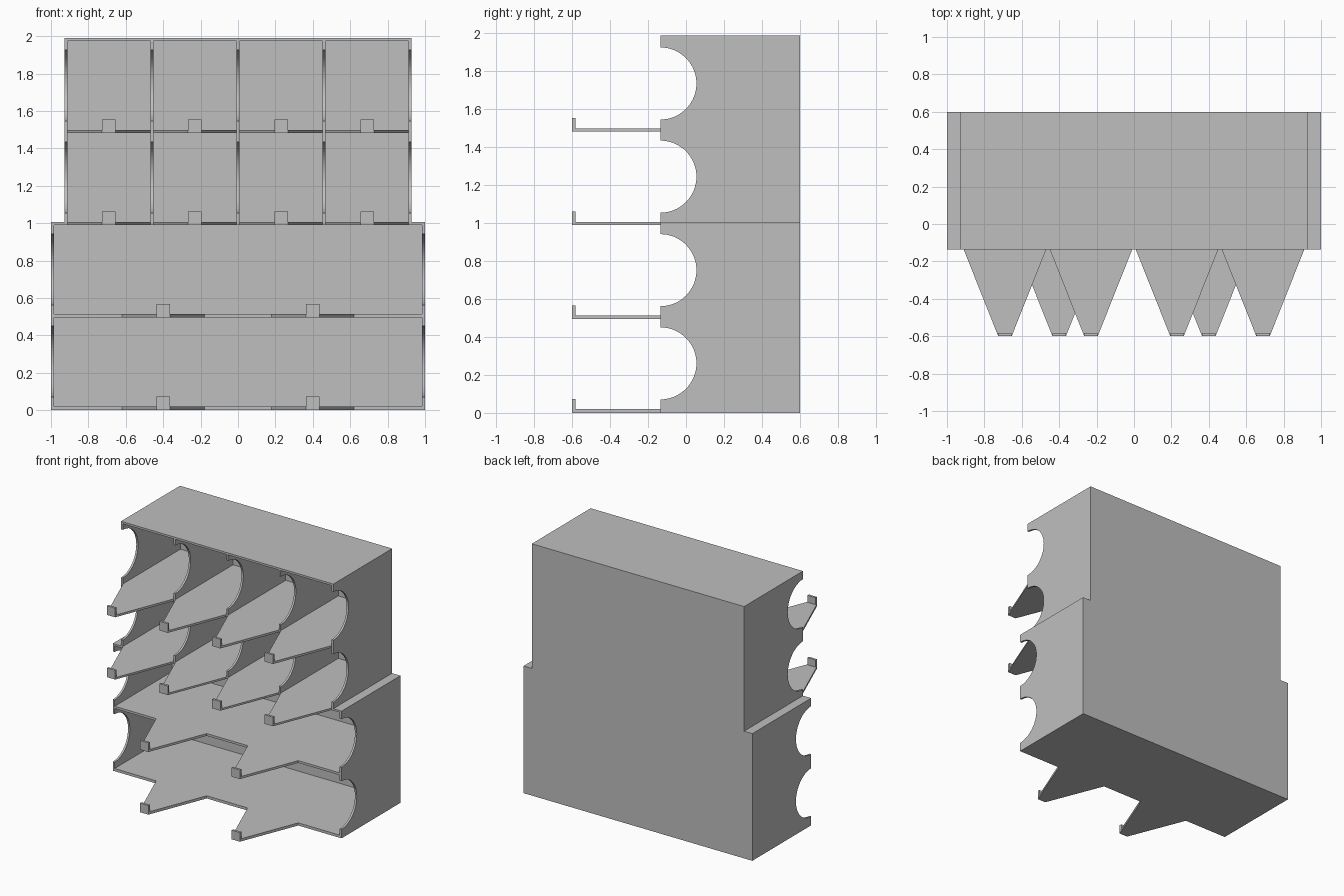
import bpy
import bmesh
import math
from mathutils import Vector

if "Cube" in bpy.data.objects:
    bpy.data.objects.remove(bpy.data.objects["Cube"])

grey = bpy.data.materials.new("plain grey")
grey.use_nodes = True
colour = (0.52, 0.52, 0.52, 1)
grey.diffuse_color = colour
grey.node_tree.nodes["Principled BSDF"].inputs["Base Color"].default_value = colour

FRONT, BACK, TIP = -0.135, 0.6, -0.6
WALL = 0.016          # panel thickness
SCOOP = 0.19          # radius of the round hand openings
LOW_W, TOP_W = 1.0, 0.928
MID, TOP = 1.005, 1.99
BASE_HALF, TIP_HALF = 0.221, 0.036


def extrude(name, points, offset):
    """Solid made from a flat outline pushed along offset."""
    bm = bmesh.new()
    face = bm.faces.new([bm.verts.new(p) for p in points])
    result = bmesh.ops.extrude_face_region(bm, geom=[face])
    moved = [v for v in result["geom"] if isinstance(v, bmesh.types.BMVert)]
    bmesh.ops.translate(bm, verts=moved, vec=Vector(offset))
    bmesh.ops.recalc_face_normals(bm, faces=bm.faces)
    mesh = bpy.data.meshes.new(name)
    bm.to_mesh(mesh)
    bm.free()
    mesh.materials.append(grey)
    obj = bpy.data.objects.new(name, mesh)
    bpy.context.collection.objects.link(obj)
    return obj


def box(name, x0, x1, y0, y1, z0, z1):
    outline = [(x0, y0, z0), (x1, y0, z0), (x1, y1, z0), (x0, y1, z0)]
    return extrude(name, outline, (0, 0, z1 - z0))


def upright(name, x, z0, z1, scoops):
    """Vertical panel whose front edge has half-round openings."""
    pts = [(x, BACK, z1), (x, BACK, z0), (x, FRONT, z0)]
    steps = 32
    for zc in scoops:
        for i in range(steps + 1):
            a = math.pi * (i / steps - 0.5)
            pts.append((x, FRONT + SCOOP * math.cos(a), zc + SCOOP * math.sin(a)))
    pts.append((x, FRONT, z1))
    return extrude(name, pts, (WALL, 0, 0))


def shelf(name, x0, x1, z0, z1, tongues):
    """Shelf with tapered tongues at the front, each ending in a small stop."""
    pts = [(x0, BACK - WALL, z0), (x0, FRONT, z0)]
    for c in tongues:
        pts += [(c - BASE_HALF, FRONT, z0), (c - TIP_HALF, TIP, z0),
                (c + TIP_HALF, TIP, z0), (c + BASE_HALF, FRONT, z0)]
        box(name + "_stop", c - TIP_HALF, c + TIP_HALF, TIP, TIP + 0.018, z1, z0 + 0.072)
    pts += [(x1, FRONT, z0), (x1, BACK - WALL, z0)]
    return extrude(name, pts, (0, 0, z1 - z0))


# Lower unit: two wide compartments
low_scoops = (0.261, 0.752)
for side, x in (("right", -LOW_W), ("left", LOW_W - WALL)):
    upright("lower_wall_" + side, x, 0, MID, low_scoops)
box("lower_back", WALL - LOW_W, LOW_W - WALL, BACK - WALL, BACK, 0, MID)
inner = LOW_W - WALL
shelf("bottom_shelf", -inner, inner, 0, 0.021, (-0.4, 0.4))
shelf("lower_middle_shelf", -inner, inner, 0.495, 0.513, (-0.4, 0.4))

# Upper unit: eight small compartments in four columns
pitch = (2 * TOP_W - WALL) / 4
wall_x = [-TOP_W + i * pitch for i in range(5)]
centres = [x + WALL / 2 + pitch / 2 for x in wall_x[:4]]
shelf("dividing_shelf", -inner, inner, 0.99, MID, centres)
cover = TOP - WALL
for x in wall_x:
    upright("upper_upright", x, MID, cover, (1.245, 1.736))
for x, c in zip(wall_x, centres):
    shelf("upper_shelf", x + WALL, x + pitch, 1.482, 1.499, (c,))
box("upper_back", WALL - TOP_W, TOP_W - WALL, BACK - WALL, BACK, MID, cover)
box("top_cover", -TOP_W, TOP_W, FRONT, BACK, cover, TOP)
